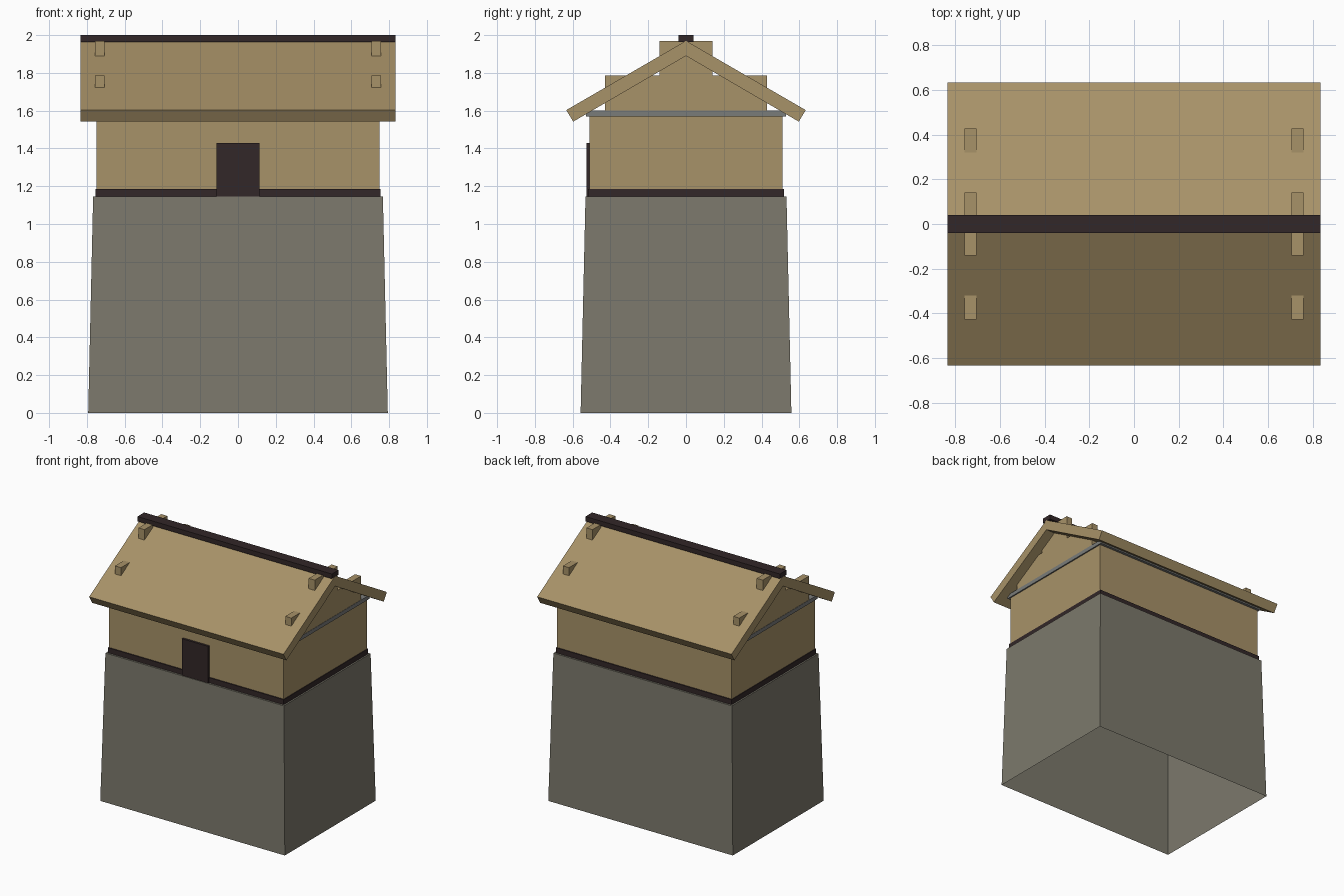
import bpy
import bmesh
from mathutils import Vector

cube = bpy.data.objects.get("Cube")
if cube:
    bpy.data.objects.remove(cube, do_unlink=True)


def material(name, rgb):
    mat = bpy.data.materials.new(name)
    mat.use_nodes = True
    mat.diffuse_color = (*rgb, 1)
    mat.node_tree.nodes["Principled BSDF"].inputs["Base Color"].default_value = (*rgb, 1)
    return mat


plaster = material("tan timber", (0.39, 0.287, 0.138))
stone = material("warm grey stone", (0.202, 0.191, 0.15))
slate = material("grey beam", (0.195, 0.2, 0.195))
dark = material("dark wood", (0.032, 0.02, 0.021))


def finish(name, bm, mat):
    bmesh.ops.recalc_face_normals(bm, faces=bm.faces)
    mesh = bpy.data.meshes.new(name)
    bm.to_mesh(mesh)
    bm.free()
    mesh.materials.append(mat)
    obj = bpy.data.objects.new(name, mesh)
    bpy.context.collection.objects.link(obj)
    return obj


def box(name, mat, half_x, y0, y1, z0, z1):
    """Box centred on x = 0."""
    bm = bmesh.new()
    bmesh.ops.create_cube(bm, size=1)
    for v in bm.verts:
        v.co = Vector((v.co.x * 2 * half_x,
                       y1 if v.co.y > 0 else y0,
                       z1 if v.co.z > 0 else z0))
    return finish(name, bm, mat)


def extrude_x(name, mat, half_profile, x0, x1):
    """Mirror a (y, z) half outline across y = 0 and extrude it along x."""
    outline = half_profile + [(-y, z) for y, z in reversed(half_profile) if y > 0]
    bm = bmesh.new()
    face = bm.faces.new([bm.verts.new((x0, y, z)) for y, z in outline])
    geom = bmesh.ops.extrude_face_region(bm, geom=[face])["geom"]
    moved = [g for g in geom if isinstance(g, bmesh.types.BMVert)]
    bmesh.ops.translate(bm, verts=moved, vec=(x1 - x0, 0, 0))
    return finish(name, bm, mat)


# Tapered stone base, hollow and open underneath
bm = bmesh.new()
bmesh.ops.create_cube(bm, size=2)
for v in bm.verts:
    top = v.co.z > 0
    v.co = Vector((v.co.x * (0.767 if top else 0.793),
                   v.co.y * (0.532 if top else 0.558),
                   1.145 if top else 0))
bmesh.ops.recalc_face_normals(bm, faces=bm.faces)
floor = [f for f in bm.faces if f.normal.z < -0.9]
bmesh.ops.delete(bm, geom=floor, context='FACES')
base = bm
mesh = bpy.data.meshes.new("stone_base")
base.to_mesh(mesh)
base.free()
mesh.materials.append(stone)
bpy.context.collection.objects.link(bpy.data.objects.new("stone_base", mesh))

# Upper storey
box("sill_band", dark, 0.755, -0.518, 0.518, 1.145, 1.185)
box("storey_walls", plaster, 0.75, -0.51, 0.51, 1.185, 1.57)
box("top_plate", slate, 0.76, -0.53, 0.53, 1.57, 1.6)
box("door", dark, 0.113, -0.527, -0.505, 1.145, 1.43)

# Stepped gable frames whose ends poke through the roof
for side, x0 in (("right", 0.706), ("left", -0.758)):
    extrude_x("gable_frame_" + side, plaster,
              [(0.428, 1.6), (0.428, 1.785), (0.14, 1.785), (0.14, 1.97)],
              x0, x0 + 0.052)

# Pitched roof and ridge cap
outline = [(0, 1.89), (0.597, 1.542), (0.634, 1.603), (0, 1.97)]
right_half = outline[1:3]
bm = bmesh.new()
for sign in (1, -1):
    ends = []
    for x in (-0.835, 0.835):
        ends.append([bm.verts.new((x, sign * y, z)) for y, z in outline])
    a, b = ends
    bm.faces.new(a)
    bm.faces.new(b)
    for i in range(3):
        bm.faces.new((a[i], a[i + 1], b[i + 1], b[i]))
bmesh.ops.remove_doubles(bm, verts=bm.verts, dist=0.0001)
finish("pitched_roof", bm, plaster)
box("ridge_cap", dark, 0.835, -0.041, 0.041, 1.963, 2.0)
